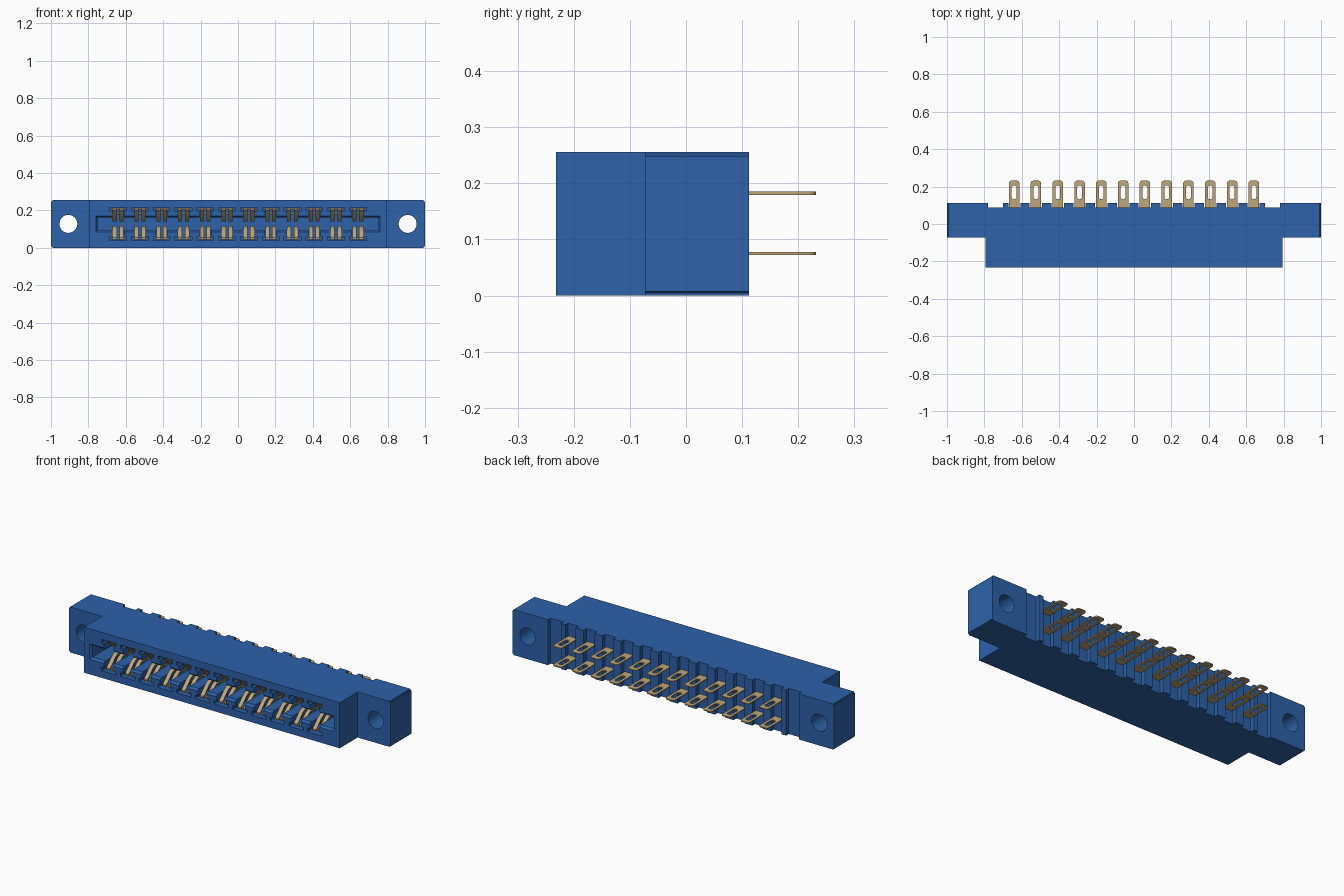
import bpy, bmesh, math
from mathutils import Vector

if "Cube" in bpy.data.objects:
    bpy.data.objects.remove(bpy.data.objects["Cube"])

H = 0.256            # body height
MID = H / 2
PITCH = 0.1165
PINS = [(i - 5.5) * PITCH for i in range(12)]
FRONT, BACK, FLOOR = -0.232, 0.112, 0.088


def material(name, rgb):
    m = bpy.data.materials.new(name)
    m.use_nodes = True
    m.diffuse_color = (*rgb, 1)
    m.node_tree.nodes["Principled BSDF"].inputs["Base Color"].default_value = (*rgb, 1)
    return m


BLUE = material("blue plastic", (0.026, 0.122, 0.4))
GOLD = material("gold metal", (0.52, 0.38, 0.19))


def finish(bm, name, mat):
    bmesh.ops.recalc_face_normals(bm, faces=bm.faces)
    mesh = bpy.data.meshes.new(name)
    bm.to_mesh(mesh)
    bm.free()
    mesh.materials.append(mat)
    ob = bpy.data.objects.new(name, mesh)
    bpy.context.collection.objects.link(ob)
    return ob


def prism(bm, points, offset):
    """Closed solid swept from a planar outline along an offset."""
    a = [bm.verts.new(p) for p in points]
    b = [bm.verts.new(Vector(p) + Vector(offset)) for p in points]
    bm.faces.new(a)
    bm.faces.new(b[::-1])
    for i in range(len(a)):
        j = (i + 1) % len(a)
        bm.faces.new((a[i], b[i], b[j], a[j]))


def box(bm, x0, x1, y0, y1, z0, z1):
    prism(bm, [(x0, y0, z0), (x1, y0, z0), (x1, y1, z0), (x0, y1, z0)], (0, 0, z1 - z0))


def cut(target, cutter):
    mod = target.modifiers.new("cut", "BOOLEAN")
    mod.operation = "DIFFERENCE"
    mod.solver = "EXACT"
    mod.object = cutter
    cutter.hide_render = True
    bpy.context.view_layer.objects.active = target
    bpy.ops.object.modifier_apply(modifier=mod.name)
    bpy.data.objects.remove(cutter)


# Housing: plan outline with mounting ears and a ribbed rear edge
right_half = [(0.795, FRONT), (0.795, -0.073), (1, -0.073), (1, BACK), (0.78, BACK), (0.78, FLOOR)]
ribs = [(-0.686, 0.014)] + [(x + PITCH / 2, 0.025) for x in PINS[:-1]] + [(0.686, 0.014)]
rear = []
for x, w in reversed(ribs):
    rear += [(x + w, FLOOR), (x + w, BACK), (x - w, BACK), (x - w, FLOOR)]
outline = right_half + rear + [(-x, y) for x, y in reversed(right_half)]
bm = bmesh.new()
prism(bm, [(x, y, 0) for x, y in outline], (0, 0, H))
corners = [e for e in bm.edges if all(abs(v.co.x) > 0.99 for v in e.verts)
           and abs(e.verts[0].co.y - e.verts[1].co.y) > 0.1]
bmesh.ops.bevel(bm, geom=corners, offset=0.007, segments=3, affect="EDGES")
housing = finish(bm, "housing", BLUE)

# Card slot with a T-shaped pocket for each contact, above and below
low = [(-0.75, 0.095)]
for x in PINS:
    low += [(x - 0.03, 0.095), (x - 0.03, 0.06), (x - 0.045, 0.06), (x - 0.045, 0.04),
            (x + 0.045, 0.04), (x + 0.045, 0.06), (x + 0.03, 0.06), (x + 0.03, 0.095)]
low.append((0.75, 0.095))
slot = low + [(x, H - z) for x, z in reversed(low)]
bm = bmesh.new()
prism(bm, [(x, -0.3, z) for x, z in slot], (0, 0.34, 0))
cut(housing, finish(bm, "slot_cutter", BLUE))

# Bevelled lead-in around the slot mouth
bm = bmesh.new()
loops = []
for y, g in ((FRONT - 0.02, 0.027), (FRONT + 0.016, -0.003)):
    hx, hz = 0.75 + g, MID - 0.095 + g
    loops.append([bm.verts.new((sx * hx, y, MID + sz * hz))
                  for sx, sz in ((-1, -1), (1, -1), (1, 1), (-1, 1))])
bm.faces.new(loops[0])
bm.faces.new(loops[1][::-1])
for i in range(4):
    j = (i + 1) % 4
    bm.faces.new((loops[0][i], loops[1][i], loops[1][j], loops[0][j]))
cut(housing, finish(bm, "mouth_cutter", BLUE))

# Mounting holes
bm = bmesh.new()
for s in (-1, 1):
    ring = [(s * 0.907 + 0.048 * math.cos(t * math.tau / 32), -0.3,
             MID + 0.048 * math.sin(t * math.tau / 32)) for t in range(32)]
    prism(bm, ring, (0, 0.6, 0))
cut(housing, finish(bm, "hole_cutter", BLUE))


def rounded(cx, w, y0, y1, r0, r1):
    """Rounded rectangle outline, four points per corner."""
    pts = []
    for sx, y, r, start in ((1, y1, r1, 0), (-1, y1, r1, 90), (-1, y0, r0, 180), (1, y0, r0, 270)):
        cy = y - r if y == y1 else y + r
        for k in range(4):
            a = math.radians(start + 30 * k)
            pts.append((cx + sx * (w - r) + r * math.cos(a), cy + r * math.sin(a)))
    return pts


def solder_tail(bm, x, z):
    """Flat lug with an oblong eye."""
    t = 0.006
    outer = rounded(x, 0.028, 0.1, 0.232, 0.002, 0.014)
    inner = rounded(x, 0.013, 0.132, 0.206, 0.012, 0.012)
    o, i = ([[bm.verts.new((px, py, z + d)) for px, py in pts] for d in (-t / 2, t / 2)]
            for pts in (outer, inner))
    n = len(outer)
    for a in range(n):
        b = (a + 1) % n
        for p, q in ((o[0], o[1]), (i[1], i[0]), (i[0], o[0]), (o[1], i[1])):
            bm.faces.new((p[a], p[b], q[b], q[a]))
    box(bm, x - 0.028, x + 0.028, 0.0, 0.101, z - t / 2, z + t / 2)


# Contacts: twin bowed spring prongs, a cross bridge and a solder tail
spring = [(-0.212, 0.05), (-0.195, 0.064), (-0.165, 0.095), (-0.145, 0.108),
          (-0.12, 0.112), (-0.09, 0.104), (-0.04, 0.083), (0.0, 0.075), (0.05, 0.075)]
band = [(y, z + 0.004) for y, z in spring] + [(y, z - 0.005) for y, z in reversed(spring)]
metal = []
for row in ("lower", "upper"):
    bm = bmesh.new()
    for x in PINS:
        for s in (-1, 1):
            prism(bm, [(x + s * 0.018 - 0.011, y, z) for y, z in band], (0.022, 0, 0))
        box(bm, x - 0.038, x + 0.038, -0.2, -0.19, 0.044, 0.053)
        box(bm, x - 0.028, x + 0.028, -0.03, 0.01, 0.071, 0.079)
        solder_tail(bm, x, 0.075)
    if row == "upper":
        for v in bm.verts:
            v.co.z = H + 0.001 - v.co.z
    metal.append(finish(bm, row + "_contacts", GOLD))

# Smooth the round parts, keep edges sharp
for ob in [housing] + metal:
    bpy.ops.object.select_all(action="DESELECT")
    ob.select_set(True)
    bpy.context.view_layer.objects.active = ob
    bpy.ops.object.shade_smooth_by_angle(angle=math.radians(32))
